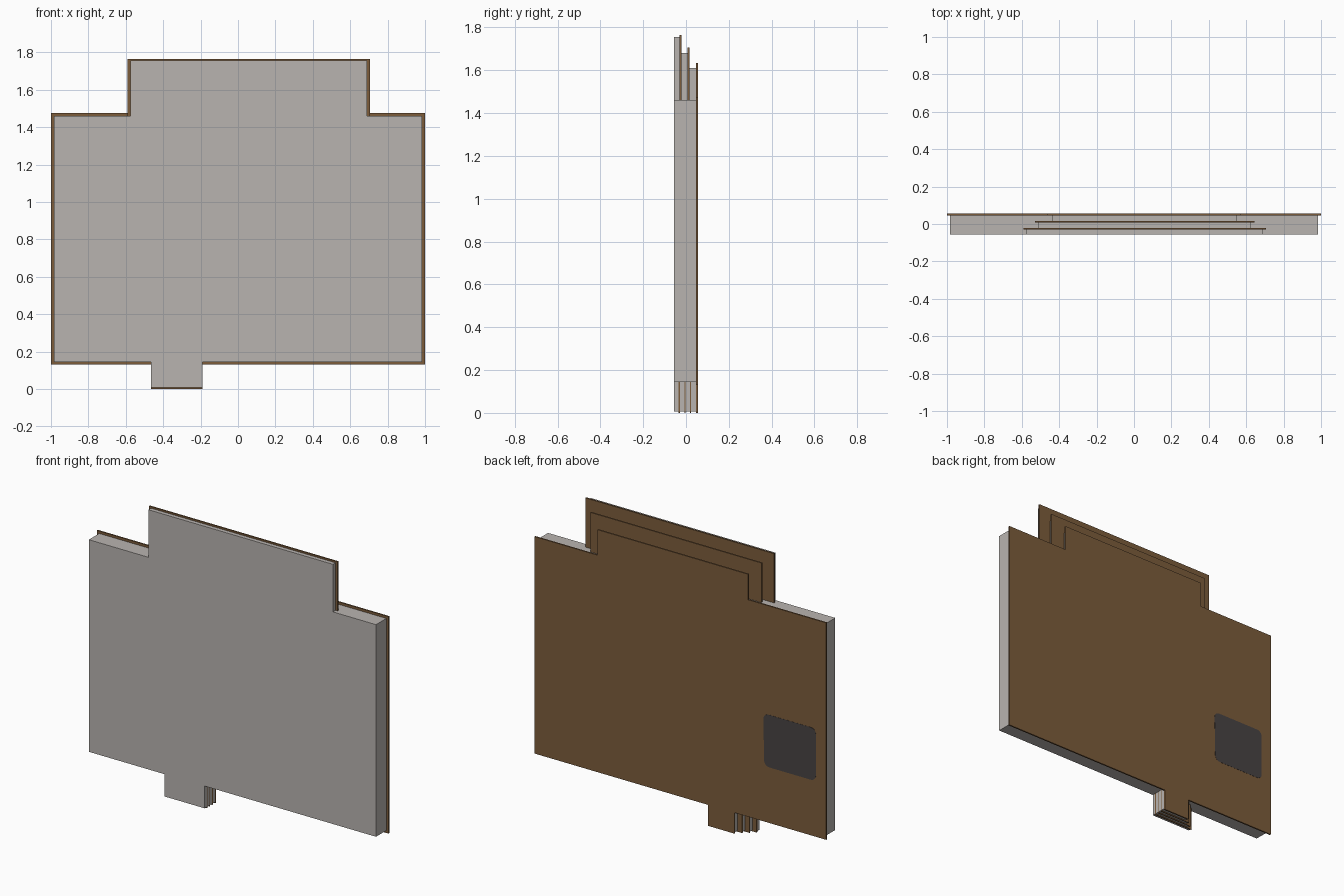
import bpy, bmesh, math

if "Cube" in bpy.data.objects:
    bpy.data.objects.remove(bpy.data.objects["Cube"])


def material(name, rgb):
    m = bpy.data.materials.new(name)
    m.diffuse_color = (*rgb, 1)
    m.use_nodes = True
    m.node_tree.nodes["Principled BSDF"].inputs["Base Color"].default_value = m.diffuse_color
    return m


GREY = material("light_grey", (0.485, 0.456, 0.434))
BROWN = material("brown_board", (0.200, 0.107, 0.044))
DARK = material("dark_patch", (0.065, 0.056, 0.056))


def slab(name, outline, y0, y1, mat):
    """Extrude an (x, z) outline from y0 to y1."""
    bm = bmesh.new()
    face = bm.faces.new([bm.verts.new((x, y0, z)) for x, z in outline])
    ext = bmesh.ops.extrude_face_region(bm, geom=[face])
    verts = [v for v in ext["geom"] if isinstance(v, bmesh.types.BMVert)]
    bmesh.ops.translate(bm, verts=verts, vec=(0, y1 - y0, 0))
    bmesh.ops.recalc_face_normals(bm, faces=bm.faces)
    me = bpy.data.meshes.new(name)
    bm.to_mesh(me)
    bm.free()
    me.materials.append(mat)
    ob = bpy.data.objects.new(name, me)
    bpy.context.collection.objects.link(ob)
    return ob


def rect(x0, x1, z0, z1):
    return [(x0, z0), (x1, z0), (x1, z1), (x0, z1)]


Y0, Y1, T = -0.055, 0.055, 0.009
BOT, TOP = 0.145, 1.46

# grey core panel
slab("core_panel", rect(-0.985, 0.985, BOT, TOP), Y0, Y1 - T, GREY)

# stepped upper tabs: grey x range and top, brown x range and top, brown front y
upper = [(-0.575, 0.69, 1.755, -0.59, 0.705, 1.765, -0.030),
         (-0.51, 0.625, 1.68, -0.53, 0.645, 1.705, 0.007),
         (-0.435, 0.55, 1.61, -0.465, 0.57, 1.633, Y1 - T)]
y = Y0
for i, (g0, g1, gt, b0, b1, bt, yb) in enumerate(upper, 1):
    slab(f"upper_tab_{i}", rect(g0, g1, TOP, gt), y, yb, GREY)
    if i < 3:
        slab(f"upper_backing_{i}", rect(b0, b1, TOP, bt), yb, yb + T, BROWN)
    y = yb + T

# stepped lower tab: each layer is narrower towards the back
RX = -0.19
y = Y0
lower = [(-0.465, -0.034), (-0.435, -0.008), (-0.402, 0.018), (-0.37, Y1 - T)]
for i, (x0, yb) in enumerate(lower, 1):
    slab(f"lower_tab_{i}", rect(x0, RX, 0.007, BOT), y, yb, GREY)
    if i < 4:
        slab(f"lower_backing_{i}", rect(x0, RX, 0, BOT), yb, yb + 0.006, BROWN)
    y = yb + 0.006

# full brown back board with both tabs
slab("back_board", [(-1, 0.13), (-0.37, 0.13), (-0.37, 0), (RX, 0), (RX, 0.13),
                    (1, 0.13), (1, 1.475), (0.57, 1.475), (0.57, 1.633),
                    (-0.465, 1.633), (-0.465, 1.475), (-1, 1.475)],
     Y1 - T, Y1, BROWN)

# rounded dark patch on the back
R, pts = 0.035, []
for cx, cz, a0 in ((-0.575, 0.765, 0), (-0.895, 0.765, 90),
                   (-0.895, 0.51, 180), (-0.61, 0.51, 270)):
    cx = max(min(cx, -0.605), -0.895)
    for k in range(6):
        a = math.radians(a0 + k * 18)
        pts.append((cx + R * math.cos(a), cz + R * math.sin(a)))
slab("back_patch", pts, Y1 - 0.001, Y1 + 0.001, DARK)
